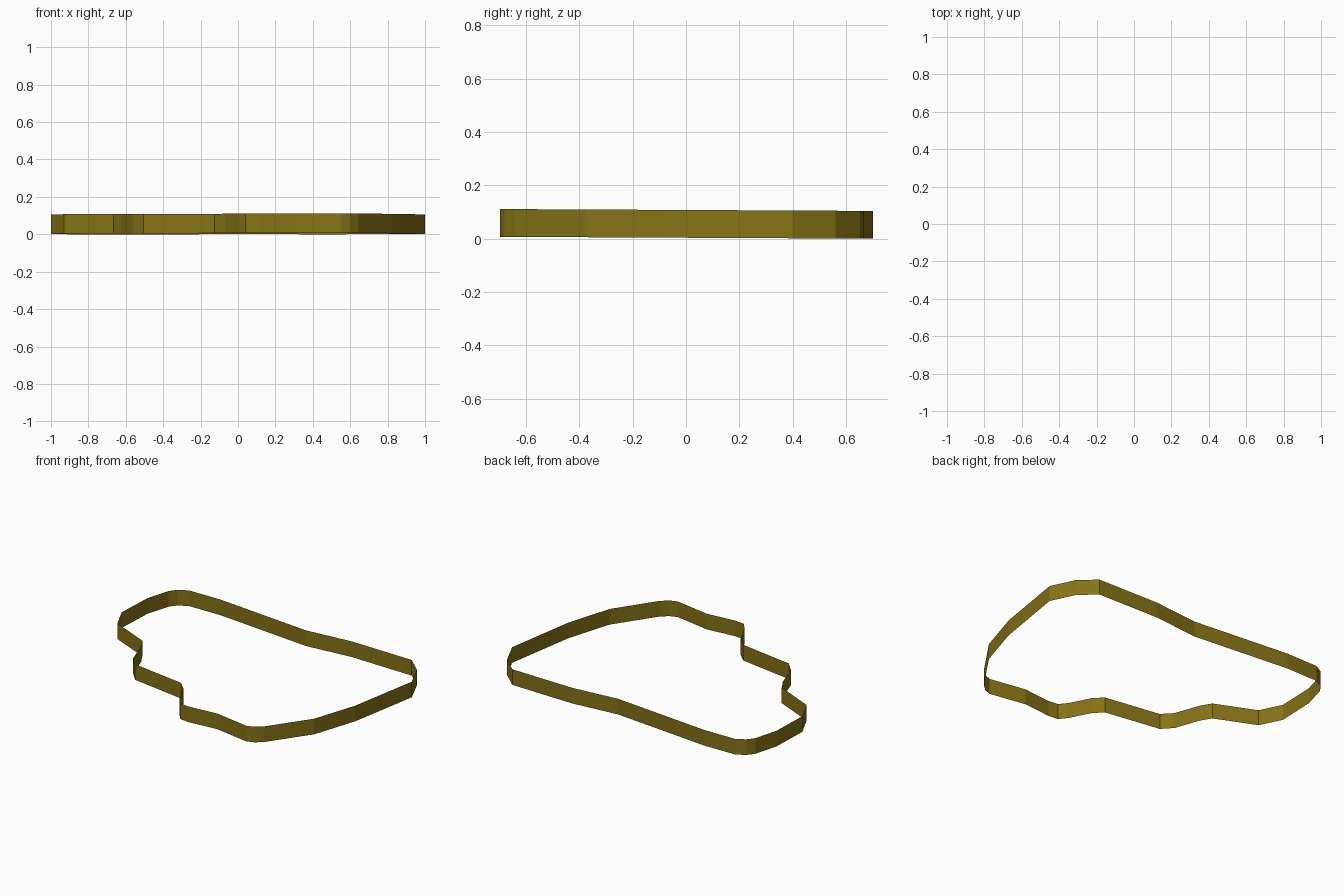
import bpy
import bmesh

cube = bpy.data.objects.get("Cube")
if cube:
    bpy.data.objects.remove(cube, do_unlink=True)

# Flat olive gold for the whole band
gold = bpy.data.materials.new("olive_gold")
gold.use_nodes = True
colour = (0.24, 0.17, 0.008, 1)
gold.diffuse_color = colour
gold.node_tree.nodes["Principled BSDF"].inputs["Base Color"].default_value = colour

# Closed outline of the band, clockwise from the back right corner
outline = [
    (-.85, .698), (-.62, .70), (.055, .635), (.375, .665), (.82, .655),
    (.925, .56), (1, .40), (.92, -.08), (.826, -.377), (.645, -.64),
    (.60, -.68), (.55, -.698), (.305, -.655), (.11, -.673), (.04, -.665),
    (0, -.615), (-.07, -.475), (-.126, -.42), (-.505, -.36), (-.565, -.295),
    (-.625, -.125), (-.665, -.057), (-.93, .06), (-1, .205), (-.99, .46),
    (-.945, .62), (-.91, .665),
]
HEIGHT = 0.104


def base_z(y):
    """Lower edge, which dips slightly towards the back."""
    return 0.0035 * (1 - y / 0.7)


# Thin upright band: one strip of quads around the outline
bm = bmesh.new()
low = [bm.verts.new((x, y, base_z(y))) for x, y in outline]
high = [bm.verts.new((x, y, base_z(y) + HEIGHT)) for x, y in outline]
for i in range(len(outline)):
    j = (i + 1) % len(outline)
    bm.faces.new((low[j], low[i], high[i], high[j]))

mesh = bpy.data.meshes.new("outline_band")
bm.to_mesh(mesh)
bm.free()
mesh.materials.append(gold)
band = bpy.data.objects.new("outline_band", mesh)
bpy.context.collection.objects.link(band)
